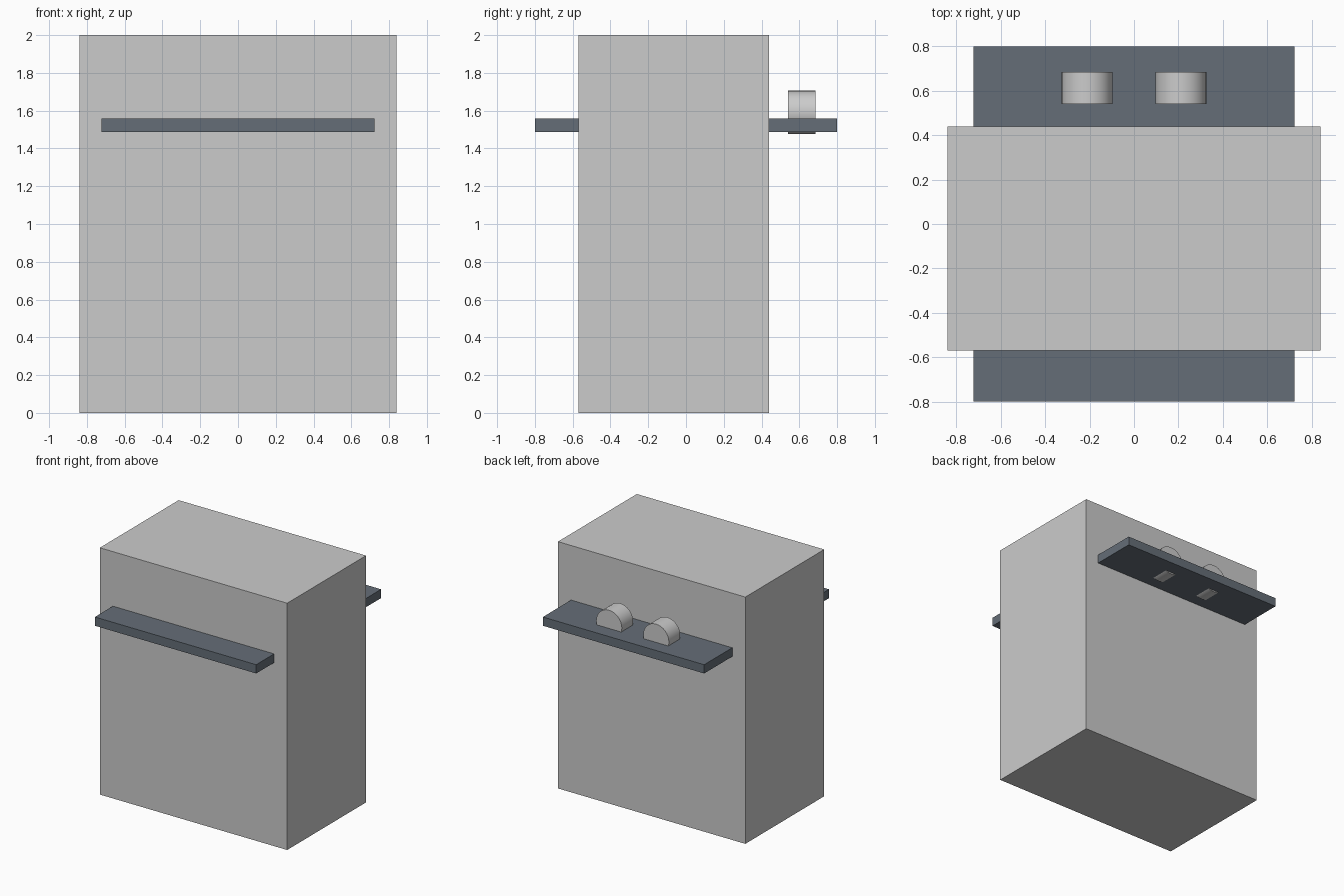
import bpy
from math import pi

if "Cube" in bpy.data.objects:
    bpy.data.objects.remove(bpy.data.objects["Cube"])


def box(name, lo, hi):
    """Axis-aligned box between two corners."""
    bpy.ops.mesh.primitive_cube_add(
        size=1, location=[(a + b) / 2 for a, b in zip(lo, hi)])
    ob = bpy.context.object
    ob.name = name
    ob.scale = [b - a for a, b in zip(lo, hi)]
    bpy.ops.object.transform_apply(location=False, rotation=False, scale=True)
    return ob


# Main cabinet block
box("cabinet_body", (-0.84, -0.57, 0), (0.84, 0.44, 2))

# Dark plate running through the body, showing as a ledge front and back
plate = box("ledge_plate", (-0.723, -0.8, 1.487), (0.723, 0.8, 1.558))
slate = bpy.data.materials.new("slate")
slate.diffuse_color = (0.13, 0.155, 0.185, 1)
slate.use_nodes = True
slate.node_tree.nodes["Principled BSDF"].inputs["Base Color"].default_value = slate.diffuse_color
plate.data.materials.append(slate)

# Pair of rollers sunk into the back ledge
for side, x in (("left", -0.211), ("right", 0.211)):
    bpy.ops.mesh.primitive_cylinder_add(
        vertices=32, radius=0.115, depth=0.145,
        location=(x, 0.612, 1.591), rotation=(pi / 2, 0, 0))
    roller = bpy.context.object
    roller.name = f"roller_{side}"
    bpy.ops.object.shade_smooth_by_angle()
